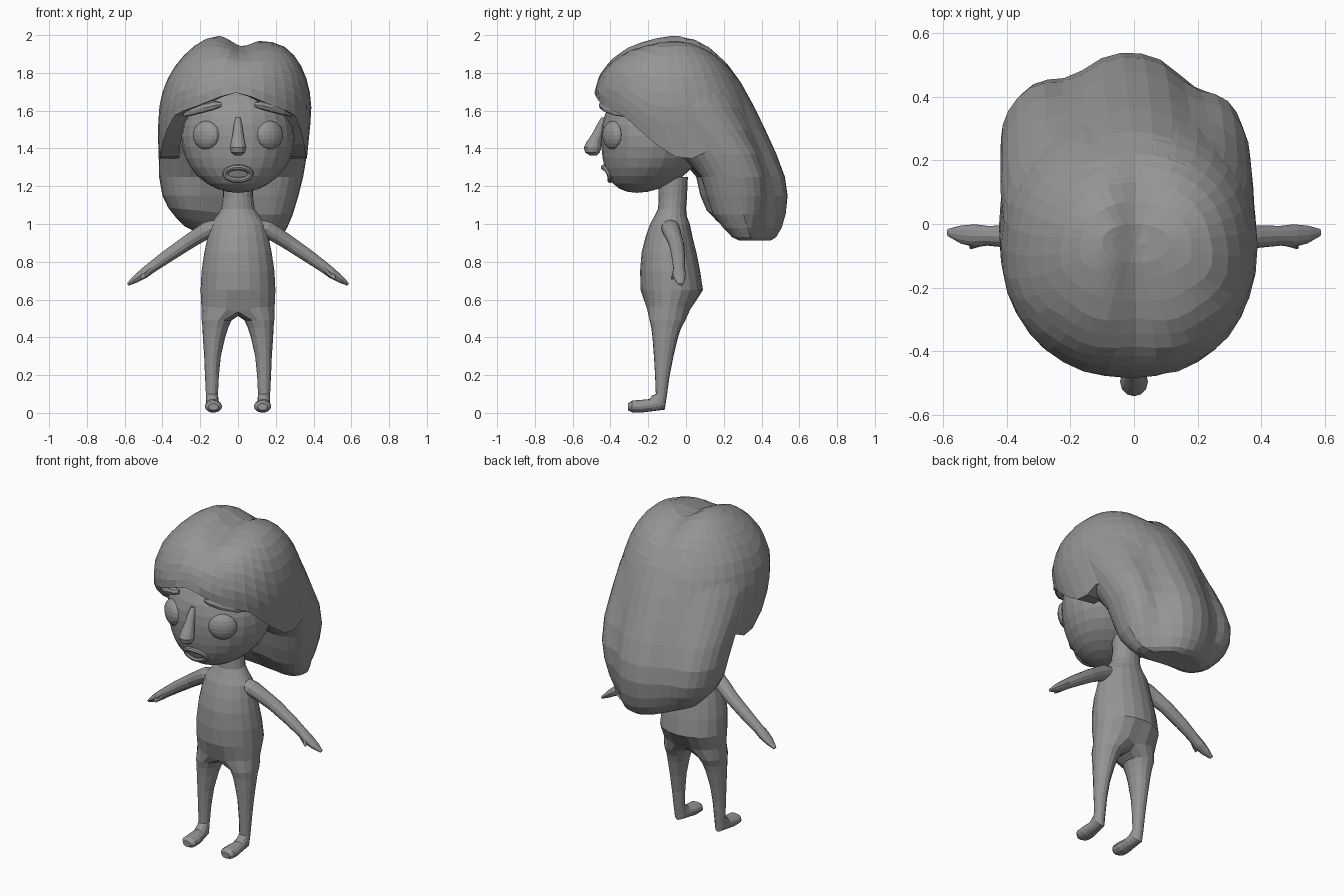
import bpy, bmesh, math
from mathutils import Vector, Matrix

if "Cube" in bpy.data.objects:
    bpy.data.objects.remove(bpy.data.objects["Cube"])

grey = bpy.data.materials.new("clay grey")
grey.diffuse_color = (0.3, 0.3, 0.3, 1)
grey.use_nodes = True
grey.node_tree.nodes["Principled BSDF"].inputs["Base Color"].default_value = grey.diffuse_color


def finish(name, bm):
    bmesh.ops.recalc_face_normals(bm, faces=bm.faces)
    me = bpy.data.meshes.new(name)
    bm.to_mesh(me)
    bm.free()
    me.materials.append(grey)
    ob = bpy.data.objects.new(name, me)
    bpy.context.collection.objects.link(ob)
    return ob


def bridge(bm, a, b):
    n = len(a)
    for i in range(n):
        j = (i + 1) % n
        bm.faces.new((a[i], a[j], b[j], b[i]))


def skin_rows(name, rows, closed=False):
    """Close a stack of equal point loops into a surface, capped or cyclic."""
    bm = bmesh.new()
    vs = [[bm.verts.new(p) for p in r] for r in rows]
    for a, b in zip(vs, vs[1:]):
        bridge(bm, a, b)
    if closed:
        bridge(bm, vs[-1], vs[0])
    else:
        bm.faces.new(vs[0])
        bm.faces.new(vs[-1])
    return finish(name, bm)


def ring(c, u, v, angles):
    c, u, v = Vector(c), Vector(u), Vector(v)
    return [c + u * math.cos(t) + v * math.sin(t) for t in map(math.radians, angles)]


def loft(name, rings, n=12):
    """Rings are (centre, half axis u, half axis v)."""
    return skin_rows(name, [ring(*r, [360 * i / n for i in range(n)]) for r in rings])


def ball(name, c, r, u=18, v=12, turn=0):
    bm = bmesh.new()
    bmesh.ops.create_uvsphere(bm, u_segments=u, v_segments=v, radius=1)
    bm.transform(Matrix.Translation(c) @ Matrix.Rotation(turn, 4, 'Z') @ Matrix.Diagonal((*r, 1)))
    return finish(name, bm)


def lerp_table(table, z):
    for a, b in zip(table, table[1:]):
        if z <= b[0]:
            f = max(0, (z - a[0]) / (b[0] - a[0]))
            return [p + (q - p) * f for p, q in zip(a[1:], b[1:])]
    return list(table[-1][1:])


# body: neck and torso (height, half width, front y, back y), split into two legs
torso = [(1.25, .08, -.145, .01), (1.14, .08, -.145, .005), (1.08, .088, -.148, .0),
         (1.04, .115, -.168, .005), (1.0, .145, -.19, .02), (.93, .162, -.215, .035),
         (.85, .178, -.235, .055), (.75, .193, -.243, .075), (.65, .198, -.24, .09),
         (.56, .194, -.218, .04)]
# legs: height, centre x, half width, front y, back y
leg = [(.49, .113, .079, -.193, -.003), (.45, .12, .068, -.184, -.025), (.4, .127, .059, -.178, -.042),
       (.3, .135, .044, -.17, -.066), (.2, .138, .037, -.164, -.086), (.1, .138, .032, -.16, -.1)]
foot = [(.136, -.145, .055, .034, .033, -.038), (.133, -.185, .041, .038, .008, -.032),
        (.13, -.24, .035, .046, 0, -.034), (.13, -.285, .034, .046, 0, -.031),
        (.13, -.308, .032, .026, 0, -.018)]
bm = bmesh.new()
loops = [[bm.verts.new(p) for p in ring((0, (f + b) / 2, z), (w, 0, 0), (0, (b - f) / 2, 0),
                                        [-90 + 18 * i for i in range(20)])] for z, w, f, b in torso]
for a, b in zip(loops, loops[1:]):
    bridge(bm, a, b)
bm.faces.new(loops[0])
hips = loops[-1]
for i, z, dy in ((0, .535, .02), (10, .54, -.035), (1, .548, .006), (-1, .548, .006),
                 (9, .55, -.01), (11, .55, -.01)):
    hips[i].co.z = z
    hips[i].co.y += dy
crotch = [bm.verts.new((0, y, .513)) for y in (-.03, -.09, -.155)]
leg_angles = [-120 + 24 * i for i in range(11)] + [150, 180, 210]
leg_rings = [((x, (f + b) / 2, z), (w, 0, 0), (0, (b - f) / 2, 0)) for z, x, w, f, b in leg]
leg_rings += [((x, y, z), (w, 0, 0), (0, vy, vz)) for x, y, z, w, vy, vz in foot]
for s in (1, -1):
    prev = [hips[s * i] for i in range(11)] + crotch
    for r in leg_rings:
        cur = [bm.verts.new((s * p.x, p.y, p.z)) for p in ring(*r, leg_angles)]
        bridge(bm, prev, cur)
        prev = cur
    bm.faces.new(prev)
finish("body", bm)

for s, side in ((-1, "left"), (1, "right")):
    # arm and flat hand: x, y, z, half thickness, half depth
    arm = [(.08, -.085, .99, .045, .05), (.15, -.08, .972, .047, .05), (.2, -.07, .945, .042, .046),
           (.28, -.05, .893, .038, .04), (.38, -.04, .825, .034, .036), (.46, -.037, .768, .029, .031),
           (.5, -.037, .737, .027, .036), (.545, -.033, .706, .019, .028), (.583, -.027, .68, .008, .012)]
    loft(side + "_arm", [((s * x, y, z), (s * t * .57, 0, t * .82), (0, d, 0))
                         for x, y, z, t, d in arm], 12)
    loft(side + "_thumb", [((s * .47, -.045, .757), (s * .018, 0, .016), (0, .022, 0)),
                           ((s * .497, -.062, .73), (s * .013, 0, .011), (0, .013, 0)),
                           ((s * .512, -.073, .712), (s * .006, 0, .006), (0, .006, 0))], 8)

    # eye: flattened ball lying on the face
    ball(side + "_eye", (s * .168, -.387, 1.47), (.08, .042, .076), 16, 10, s * .57)
    brow = [(.09, -.44, 1.632, .014), (.13, -.437, 1.628, .025), (.19, -.415, 1.613, .026),
            (.25, -.37, 1.595, .023), (.285, -.325, 1.58, .012)]
    loft(side + "_brow", [((s * x, y, z), (0, 0, r), (s * .3 * r, r, 0)) for x, y, z, r in brow], 8)

# head, with the jaw pushed forward
head = ball("head", (0, -.17, 1.465), (.3, .28, .3), 24, 16)
for v in head.data.vertices:
    v.co.y -= .09 * max(0, (1.465 - v.co.z) / .3) ** 2

# nose: narrow bridge with a round tip
nose = [(1.565, -.435, .012), (1.53, -.447, .021), (1.48, -.466, .028), (1.435, -.487, .037),
        (1.405, -.495, .044), (1.378, -.495, .037), (1.362, -.49, .016)]
loft("nose", [((0, y, z), (r, 0, 0), (0, r * 1.05, 0)) for z, y, r in nose], 12)

# mouth: rounded lip ring
rows = []
for t in (2 * math.pi * i / 20 for i in range(20)):
    rows.append([Vector(((.066 + .017 * math.cos(a)) * math.cos(t),
                         -.418 - .017 * math.sin(t) - .016 * math.sin(a) + .012 * math.cos(t) ** 2,
                         1.266 + (.034 + .015 * math.cos(a)) * math.sin(t)))
                 for a in (2 * math.pi * k / 8 for k in range(8))])
skin_rows("lips", rows, True)

# hair cap: height, front y, back y, left x, right x
cap = [(1.3, -.36, .46, -.41, .36), (1.45, -.43, .41, -.425, .375), (1.6, -.475, .35, -.42, .39),
       (1.7, -.485, .31, -.4, .38), (1.8, -.455, .255, -.36, .355), (1.88, -.4, .2, -.3, .31),
       (1.94, -.32, .14, -.235, .25), (1.98, -.22, .07, -.17, .18), (2.0, -.12, 0, -.1, .11)]
hem = [(0, 1.695), (12, 1.67), (25, 1.63), (40, 1.6), (52, 1.57), (65, 1.46), (78, 1.36), (88, 1.34),
       (100, 1.38), (180, 1.38)]


def bump(x, c, w):
    return math.exp(-((x - c) / w) ** 2)


def groove(p):
    """Soft parting along the middle, right side a touch lower."""
    f = max(0, min(1, (p.z - 1.78) / .2))
    p.z -= (.055 * bump(p.x, .02, .075) + .02 * bump(p.x, .14, .09)) * f
    return p


def cap_point(deg, z, k=1.0):
    f, b, l, r = lerp_table(cap, z)
    t = math.radians(deg)
    sx = math.copysign(abs(math.sin(t)) ** .9, math.sin(t))
    sy = math.copysign(abs(math.cos(t)) ** .9, math.cos(t))
    return Vector(((l + r) / 2 + k * sx * (r - l) / 2, (f + b) / 2 - k * sy * (b - f) / 2, z))


angles = [i * 10 for i in range(36)]
rows = [[groove(cap_point(d, 2, k)) for d in angles] for k in (.08, .4, .7)]
for inner, steps in ((False, range(0, 11)), (True, range(10, 3, -1))):
    for i in steps:
        f = (i / 10) ** 1.5
        row = []
        for d in angles:
            k = .87 - .13 * abs(math.sin(math.radians(d))) if inner else 1
            row.append(groove(cap_point(d, 2 + (lerp_table(hem, min(d, 360 - d))[0] - 2) * f, k)))
        rows.append(row)
skin_rows("hair_cap", rows)

# long back hair: height, front y, back y, left x, right x
back = [(.912, .22, .45, -.22, .19), (.93, .17, .48, -.28, .23), (.98, .11, .51, -.33, .26),
        (1.05, .06, .53, -.37, .29), (1.15, .03, .54, -.4, .32), (1.25, .01, .525, -.418, .345),
        (1.37, -.06, .48, -.42, .365), (1.5, -.2, .42, -.42, .375), (1.62, -.33, .362, -.41, .38),
        (1.75, -.35, .29, -.365, .355), (1.86, -.3, .22, -.3, .305), (1.93, -.25, .15, -.23, .24),
        (1.965, -.18, .09, -.17, .18), (1.975, -.12, .0, -.1, .1)]
rows = []
for z, f, b, l, r in back:
    row = []
    for i in range(36):
        t = 2 * math.pi * i / 36
        c, q = math.cos(t), math.sin(t)
        e = .8 if z < 1.4 and q < 0 else 1
        x = (l + r) / 2 + math.copysign(abs(c) ** e, c) * (r - l) / 2
        y = (f + b) / 2 + math.copysign(abs(q) ** e, q) * (b - f) / 2
        fold = min(1, max(0, (1.8 - z) / .5))
        if q > 0:  # soft locks down the back
            y -= fold * (.05 * bump(x, .19, .08) + .05 * bump(x, -.2, .09))
        elif z < 1.35:  # hollow behind the neck
            y += min(.12, (b - f) * .3) * bump(x, 0, .18)
        lift = max(0, -x) * .2 * max(0, min(1, (1.15 - z) / .2))
        row.append(groove(Vector((x, y, z + lift))))
    rows.append(row)
skin_rows("back_hair", rows)
